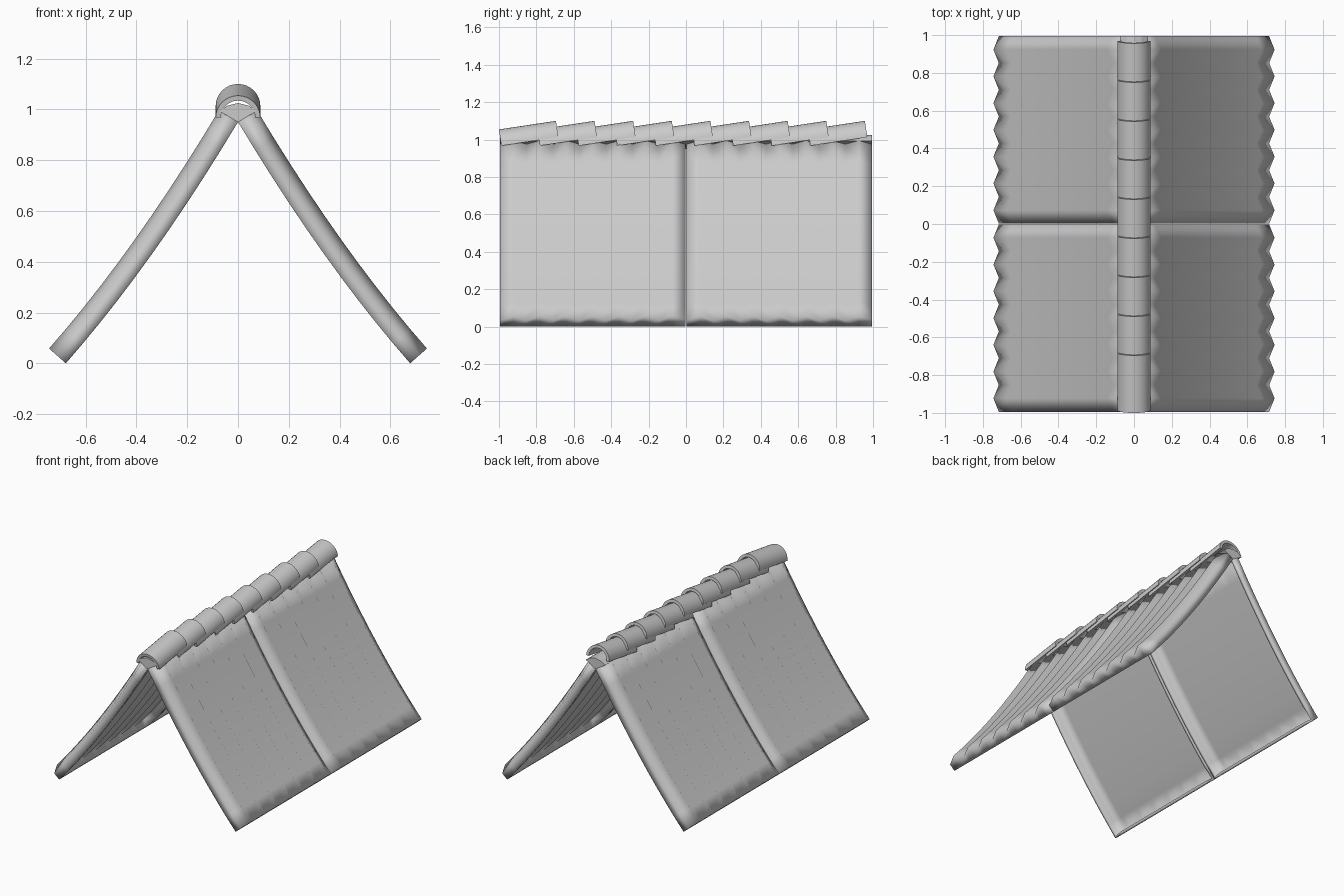
import bpy, bmesh, math
from mathutils import Matrix, Vector

if "Cube" in bpy.data.objects:
    bpy.data.objects.remove(bpy.data.objects["Cube"])

ROWS, RIDGES = 10, 7
VALLEY, PEAK = 0.05, 0.088
Y0, Y1 = 0.002, 0.994


def slope(t, h):
    """Point on the sagging roof profile, raised h along its normal."""
    x = 0.678 * t
    z = 0.95 * (1 - t) - 0.18 * t * (1 - t)
    dz = (-0.95 - 0.18 * (1 - 2 * t)) / 0.678
    n = Vector((-dz, 1)).normalized()
    return x + n.x * h, z + n.y * h


def new_object(name, bm):
    mesh = bpy.data.meshes.new(name)
    bm.to_mesh(mesh)
    bm.free()
    ob = bpy.data.objects.new(name, mesh)
    bpy.context.collection.objects.link(ob)
    return ob


def roof_panels():
    # Corrugated sheet with skirts along the gable ends and the eave
    bm = bmesh.new()
    cols = 2 * RIDGES

    def vert(t, h, j):
        x, z = slope(t, h)
        return bm.verts.new((x, Y0 + (Y1 - Y0) * j / cols, z))

    top = [[vert(i / ROWS, PEAK if j % 2 else VALLEY, j) for j in range(cols + 1)]
           for i in range(ROWS + 1)]
    sides = {j: [vert(i / ROWS, 0, j) for i in range(ROWS + 1)] for j in (0, cols)}
    eave = [sides[0][-1]] + [vert(1, 0, j) for j in range(1, cols)] + [sides[cols][-1]]
    for i in range(ROWS):
        for j in range(cols):
            bm.faces.new((top[i][j], top[i + 1][j], top[i + 1][j + 1], top[i][j + 1]))
        a, b = sides[0], sides[cols]
        bm.faces.new((a[i], a[i + 1], top[i + 1][0], top[i][0]))
        bm.faces.new((top[i][cols], top[i + 1][cols], b[i + 1], b[i]))
    for j in range(cols):
        bm.faces.new((top[-1][j], eave[j], eave[j + 1], top[-1][j + 1]))
    for f in bm.faces:
        f.smooth = True
    ob = new_object("roof_panels", bm)
    sol = ob.modifiers.new("thickness", 'SOLIDIFY')
    sol.thickness = 0.02
    sol.offset = -1
    mir = ob.modifiers.new("mirror", 'MIRROR')
    mir.use_axis = (True, True, False)
    mir.use_mirror_merge = False


def extrude_profile(name, pts, y0, y1):
    bm = bmesh.new()
    face = bm.faces.new([bm.verts.new((x, y0, z)) for x, z in pts])
    ret = bmesh.ops.extrude_face_region(bm, geom=[face])
    moved = [g for g in ret["geom"] if isinstance(g, bmesh.types.BMVert)]
    bmesh.ops.translate(bm, verts=moved, vec=(0, y1 - y0, 0))
    bmesh.ops.recalc_face_normals(bm, faces=bm.faces)
    return new_object(name, bm)


def smooth(ob):
    bpy.ops.object.select_all(action='DESELECT')
    ob.select_set(True)
    bpy.context.view_layer.objects.active = ob
    bpy.ops.object.shade_smooth_by_angle(angle=math.radians(35))


roof_panels()

# Filler under the ridge tiles
extrude_profile("ridge_beam", [(0, 0.95), (0.074, 0.993), (0.04, 1.015), (0, 1.025),
                               (-0.04, 1.015), (-0.074, 0.993)], -0.994, 0.994)

# Overlapping tilted half-round ridge tiles
N, R, THICK, LENGTH = 16, 0.088, 0.02, 0.308
angles = [math.pi * k / N for k in range(N + 1)]
arc = [(R * math.cos(a), R * math.sin(a)) for a in angles]
arc += [((R - THICK) * math.cos(a), (R - THICK) * math.sin(a)) for a in reversed(angles)]
tilt = math.atan2(0.046, 0.305)
for k in range(9):
    tile = extrude_profile(f"ridge_tile_{k + 1}", arc, 0, LENGTH)
    tile.data.transform(Matrix.Translation((0, -0.987 + 0.2065 * k, 0.967))
                        @ Matrix.Rotation(tilt, 4, 'X'))
    smooth(tile)
